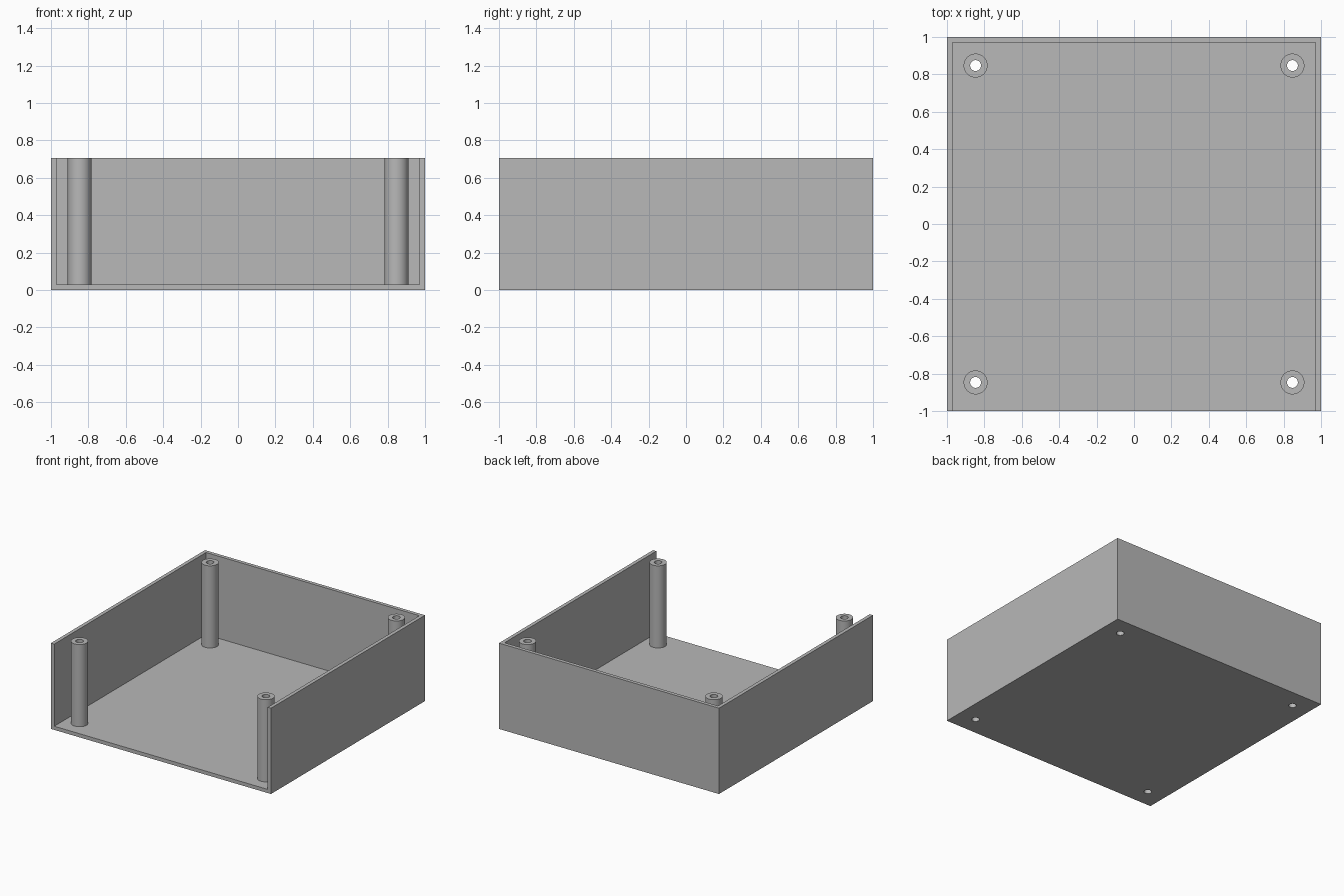
import bpy
import bmesh
from math import radians, tau
from mathutils import Matrix, Vector

default = bpy.data.objects.get("Cube")
if default:
    bpy.data.objects.remove(default, do_unlink=True)

HEIGHT = 0.705
WALL = 0.03
POST = 0.847      # post offset from the centre
OUTER, BORE = 0.064, 0.029
SIDES = 48

grey = bpy.data.materials.new("plain grey")
grey.use_nodes = True
colour = (0.48, 0.48, 0.48, 1)
grey.diffuse_color = colour
grey.node_tree.nodes["Principled BSDF"].inputs["Base Color"].default_value = colour


def add_object(name, bm):
    bmesh.ops.recalc_face_normals(bm, faces=bm.faces)
    mesh = bpy.data.meshes.new(name)
    bm.to_mesh(mesh)
    bm.free()
    mesh.materials.append(grey)
    obj = bpy.data.objects.new(name, mesh)
    bpy.context.collection.objects.link(obj)
    return obj


def activate(obj):
    bpy.ops.object.select_all(action="DESELECT")
    obj.select_set(True)
    bpy.context.view_layer.objects.active = obj


def box(name, low, high):
    low, high = Vector(low), Vector(high)
    bm = bmesh.new()
    bmesh.ops.create_cube(bm, size=1, matrix=Matrix.Translation((low + high) / 2)
                          @ Matrix.Diagonal((*(high - low), 1)))
    return add_object(name, bm)


def cut(target, cutter):
    cutter.hide_render = True
    mod = target.modifiers.new("cut", "BOOLEAN")
    mod.object = cutter
    mod.operation = "DIFFERENCE"
    mod.solver = "EXACT"
    activate(target)
    bpy.ops.object.modifier_apply(modifier=mod.name)
    bpy.data.objects.remove(cutter, do_unlink=True)


corners = [(side, end) for side in (1, -1) for end in (-1, 1)]

# Tray: floor, back and two sides, open at the front and top
tray = box("tray", (-1, -1, 0), (1, 1, HEIGHT))
cut(tray, box("cavity_cutter", (-1 + WALL, -2, WALL), (1 - WALL, 1 - WALL, 1)))

# Screw holes through the floor
bm = bmesh.new()
for side, end in corners:
    bmesh.ops.create_cone(bm, cap_ends=True, segments=SIDES, radius1=BORE, radius2=BORE,
                          depth=1, matrix=Matrix.Translation((side * POST, end * POST, 0)))
cut(tray, add_object("hole_cutter", bm))
activate(tray)
bpy.ops.object.shade_smooth_by_angle(angle=radians(30))

# Hollow corner posts, turned from a tube profile
for side, end in corners:
    bm = bmesh.new()
    profile = [(BORE, WALL), (BORE, HEIGHT), (OUTER, HEIGHT), (OUTER, WALL)]
    verts = [bm.verts.new((r, 0, z)) for r, z in profile]
    edges = [bm.edges.new(pair) for pair in zip(verts, verts[1:])]
    bmesh.ops.spin(bm, geom=verts + edges, cent=(0, 0, 0), axis=(0, 0, 1),
                   angle=tau, steps=SIDES, use_merge=True)
    bmesh.ops.remove_doubles(bm, verts=bm.verts, dist=0.0001)
    name = ("front" if end < 0 else "back") + ("_left" if side > 0 else "_right") + "_post"
    post = add_object(name, bm)
    # Keep the tube's outer wall facing outward
    outer = next(p for p in post.data.polygons if p.center.xy.length > (OUTER + BORE) / 2
                 and abs(p.normal.z) < 0.5)
    if outer.normal.dot(outer.center * Vector((1, 1, 0))) < 0:
        post.data.flip_normals()
    post.location = (side * POST, end * POST, 0)
    activate(post)
    bpy.ops.object.shade_smooth_by_angle(angle=radians(30))
